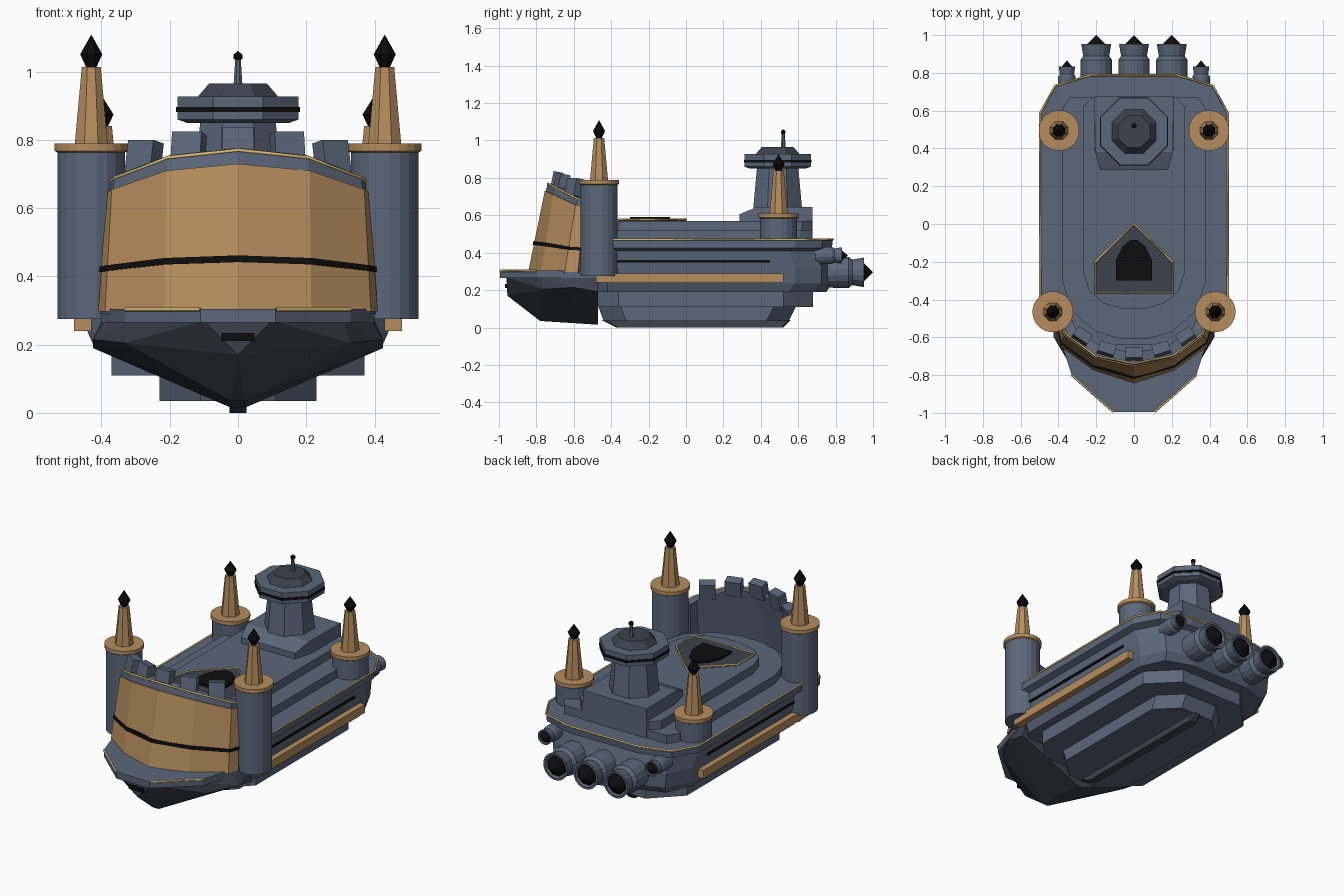
import bpy, bmesh
from math import sin, cos, pi
from mathutils import Vector, Matrix, Euler

if "Cube" in bpy.data.objects:
    bpy.data.objects.remove(bpy.data.objects["Cube"])


def mat(name, rgb):
    m = bpy.data.materials.new(name)
    m.diffuse_color = (*rgb, 1)
    m.use_nodes = True
    m.node_tree.nodes["Principled BSDF"].inputs["Base Color"].default_value = m.diffuse_color
    return m


GREY = mat("blue_grey", (0.105, 0.135, 0.195))
DARK = mat("dark_grey", (0.045, 0.055, 0.075))
TAN = mat("tan", (0.47, 0.27, 0.11))
GOLD = mat("gold", (0.68, 0.50, 0.17))
BLACK = mat("black", (0.004, 0.004, 0.004))


def finish(name, bm, m):
    bmesh.ops.remove_doubles(bm, verts=bm.verts, dist=0.0002)
    bmesh.ops.recalc_face_normals(bm, faces=bm.faces)
    me = bpy.data.meshes.new(name)
    bm.to_mesh(me)
    bm.free()
    me.materials.append(m)
    ob = bpy.data.objects.new(name, me)
    bpy.context.collection.objects.link(ob)
    return ob


def loft(name, rings, m):
    """Skin closed rings with equal point counts and cap both ends."""
    bm = bmesh.new()
    vs = [[bm.verts.new(p) for p in r] for r in rings]
    n = len(vs[0])
    for a, b in zip(vs, vs[1:]):
        for i in range(n):
            bm.faces.new((a[i], a[(i + 1) % n], b[(i + 1) % n], b[i]))
    bm.faces.new(vs[0])
    bm.faces.new(vs[-1])
    return finish(name, bm, m)


def lathe(name, profile, n, loc, m, axis='Z'):
    """Turn (radius, height) pairs about an axis through loc."""
    x, y, z = loc
    rings = []
    for r, h in profile:
        r = max(r, 0.0005)
        ring = []
        for i in range(n):
            a = 2 * pi * (i + 0.5) / n
            c, s = r * cos(a), r * sin(a)
            ring.append((x + c, y + s, z + h) if axis == 'Z' else (x + c, y + h, z + s))
        rings.append(ring)
    return loft(name, rings, m)


def box(name, loc, size, m, rot=(0, 0, 0)):
    bm = bmesh.new()
    bmesh.ops.create_cube(bm, size=1, matrix=Matrix.LocRotScale(Vector(loc), Euler(rot), Vector(size)))
    return finish(name, bm, m)


def hull(name, half, m):
    """Convex solid from points given for the +x side."""
    bm = bmesh.new()
    for x, y, z in half:
        for s in ((1, -1) if x else (1,)):
            bm.verts.new((s * x, y, z))
    bmesh.ops.convex_hull(bm, input=bm.verts)
    return finish(name, bm, m)


def both(half):
    """Close a +x outline by mirroring it."""
    return half + [(-p[0], *p[1:]) for p in reversed(half)]


def slab(name, levels, m):
    """Stack of mirrored plan outlines [(z, half_outline)]."""
    return loft(name, [[(x, y, z) for x, y in both(h)] for z, h in levels], m)


def trim(name, pts, m, cyclic=False, r=0.006):
    cu = bpy.data.curves.new(name, 'CURVE')
    cu.dimensions = '3D'
    cu.bevel_depth, cu.bevel_resolution = r, 0
    sp = cu.splines.new('POLY')
    sp.points.add(len(pts) - 1)
    for q, p in zip(sp.points, pts):
        q.co = (*p, 1)
    sp.use_cyclic_u = cyclic
    cu.materials.append(m)
    ob = bpy.data.objects.new(name, cu)
    bpy.context.collection.objects.link(ob)


# Main hull: stepped side profile
def plan(w, yr, yf=-0.64):
    return [(w * 0.47, yr), (w * 0.84, yr - 0.055), (w, yr - 0.2),
            (w, -0.42), (w * 0.72, -0.56), (w * 0.4, yf)]


slab("main_hull", [(0.19, plan(0.42, 0.75)), (0.235, plan(0.44, 0.78)), (0.32, plan(0.45, 0.78)),
                   (0.41, plan(0.46, 0.75)), (0.425, plan(0.495, 0.78)), (0.47, plan(0.495, 0.785))], GREY)
deck = plan(0.497, 0.787)[:3] + [(0.497, -0.39)]
trim("deck_trim", [(x, y, 0.47) for x, y in reversed([(-a, b) for a, b in deck][::-1])][::-1]
     + [(x, y, 0.47) for x, y in deck], GOLD)


# Underside plates and keel
def plate(w, yr, yf, c):
    return [(w - c, yr), (w, yr - c), (w, yf + c), (w - c, yf)]


slab("lower_plate", [(0.11, plate(0.37, 0.68, -0.52, 0.16)), (0.2, plate(0.37, 0.68, -0.52, 0.16))], GREY)
slab("bottom_plate", [(0.035, plate(0.23, 0.55, -0.44, 0.12)), (0.115, plate(0.23, 0.59, -0.47, 0.12))], GREY)
slab("keel", [(0, plate(0.025, 0.52, -0.37, 0.01)), (0.04, plate(0.025, 0.56, -0.45, 0.01))], DARK)

# Upper decks with rounded fronts
slab("upper_deck", [(z, [(0.34, 0.67), (0.38, 0.61), (0.38, -0.3), (0.33, -0.46), (0.2, -0.57), (0.07, -0.61)])
                    for z in (0.46, 0.52)], GREY)
slab("top_deck", [(z, [(0.22, 0.67), (0.27, 0.62), (0.27, -0.25), (0.24, -0.35), (0.16, -0.42), (0.05, -0.45)])
                  for z in (0.51, 0.57)], GREY)

# Hatch on the top deck
pent = [(0, 0), (0.205, -0.2), (0.205, -0.363), (-0.205, -0.363), (-0.205, -0.2)]
loft("hatch_panel", [[(x, y, z) for x, y in pent] for z in (0.56, 0.578)], DARK)
trim("hatch_trim", [(x, y, 0.578) for x, y in pent], GOLD, True)
arch = [(0.095, -0.3), (0.095, -0.19), (0.06, -0.12), (0.02, -0.085)]
slab("hatch_opening", [(0.57, arch), (0.59, arch)], BLACK)

# Prow body, plate, trim and slot
hull("prow", [(0.10, -0.96, 0.27), (0.31, -0.78, 0.27), (0.39, -0.6, 0.27), (0.4, -0.47, 0.27),
              (0.33, -0.76, 0.205), (0.425, -0.6, 0.215), (0.425, -0.47, 0.19),
              (0, -0.955, 0.17), (0.02, -0.78, 0.035), (0.02, -0.47, 0.015)], DARK)
tip = [(0.4, -0.45), (0.4, -0.58), (0.33, -0.8), (0.11, -0.995)]
slab("prow_plate", [(0.265, tip), (0.305, tip)], GREY)
box("prow_slot", (0, -0.957, 0.222), (0.096, 0.02, 0.024), BLACK)

# Front shield wall: leaning columns (top, bottom)
half = [((0, -0.755, 0.73), (0, -0.845, 0.29)), ((0.21, -0.71, 0.71), (0.215, -0.775, 0.29)),
        ((0.37, -0.59, 0.655), (0.39, -0.65, 0.29)), ((0.385, -0.54, 0.645), (0.41, -0.58, 0.29))]
cols = [tuple(Vector((-x, y, z)) for x, y, z in c) for c in reversed(half[1:])]
cols += [tuple(Vector(p) for p in c) for c in half]


def wall_point(c, t, off):
    p = c[1].lerp(c[0], t)
    d = Vector((0, -0.35, p.z)) - p
    return p + d.normalized() * off


def wall(name, t0, t1, o0, o1, m):
    loft(name, [[wall_point(c, t0, o0), wall_point(c, t1, o0), wall_point(c, t1, o1), wall_point(c, t0, o1)]
                for c in cols], m)


wall("shield_wall", 0, 1.09, 0.006, 0.065, GREY)
wall("shield_panel", 0.02, 1, 0, 0.03, TAN)
wall("shield_band", 0.345, 0.39, -0.006, 0.02, BLACK)
trim("shield_trim", [wall_point(c, 1.09, 0.008) for c in cols], GOLD)
for x, y, z, a in [(0, -0.69, 0.785, 0), (0.145, -0.665, 0.772, 0.3), (0.275, -0.595, 0.748, 0.6)]:
    for s in ((1, -1) if x else (1,)):
        box("battlement", (s * x, y, z), (0.09, 0.055, 0.095), GREY, (-0.2, 0, s * a))


# Corner turrets with spires
def turret(x, y, z0, z1, spire, tipz):
    lathe("turret_body", [(0.1, z0), (0.1, z1 - 0.02)], 20, (x, y, 0), GREY)
    lathe("turret_collar", [(0.1, z1 - 0.027), (0.108, z1 - 0.022), (0.108, z1)], 24, (x, y, 0), TAN)
    lathe("spire", [(0.053, z1 - 0.01), (0.03, spire)], 8, (x, y, 0), TAN)
    mid = spire + 0.4 * (tipz - spire)
    lathe("spire_finial", [(0.014, spire - 0.005), (0.035, mid), (0, tipz)], 8, (x, y, 0), BLACK)


# Mirrored parts
for s in (-1, 1):
    turret(s * 0.43, -0.465, 0.275, 0.79, 1.013, 1.108)
    turret(s * 0.397, 0.495, 0.46, 0.61, 0.84, 0.925)
    box("side_rail", (s * 0.455, 0.02, 0.265), (0.05, 1.0, 0.05), TAN)
    box("side_stripe", (s * 0.452, 0.04, 0.354), (0.02, 0.82, 0.012), BLACK)
    trim("prow_trim", [(s * 0.33, -0.8, 0.303), (s * 0.11, -0.994, 0.303)], GOLD)

# Command tower
hull("command_plinth", [(0.18, 0.285, 0.56), (0.18, 0.285, 0.605), (0.21, 0.4, 0.56), (0.205, 0.38, 0.645),
                        (0.21, 0.675, 0.47), (0.21, 0.675, 0.645)], GREY)
k, at = 1 / cos(pi / 8), (0, 0.49, 0)
lathe("command_tower", [(0.13 * k, 0.64), (0.11 * k, 0.86)], 8, at, GREY)
lathe("command_cap", [(0.15 * k, 0.85), (0.178 * k, 0.86), (0.178 * k, 0.927)], 8, at, GREY)
lathe("command_band", [(0.181 * k, 0.882), (0.181 * k, 0.897)], 8, at, BLACK)
lathe("command_roof", [(0.12 * k, 0.92), (0.115 * k, 0.93), (0.085 * k, 0.965)], 8, at, DARK)
lathe("mast", [(0.014, 0.96), (0.009, 1.035)], 8, (0, 0.52, 0), GREY)
lathe("mast_ball", [(0, 1.03), (0.014, 1.038), (0.014, 1.05), (0, 1.06)], 8, (0, 0.52, 0), BLACK)


# Engines: flared cups with black cores
def engine(x, y, z, r, length):
    prof = [(0.95, -0.3), (1, 0.1), (1, 0.5), (0.82, 0.62), (0.95, 1), (0.8, 1), (0.65, 0.7), (0, 0.7)]
    lathe("engine_nozzle", [(a * r, b * length) for a, b in prof], 16, (x, y, z), GREY, 'Y')
    core = [(0.68, 0.72), (0.7, 0.95), (0, 1.28)]
    lathe("engine_core", [(a * r, b * length) for a, b in core], 8, (x, y, z), BLACK, 'Y')


for x in (-0.2, 0, 0.2):
    engine(x, 0.785, 0.295, 0.085, 0.168)
for x in (-0.355, 0.355):
    engine(x, 0.725, 0.385, 0.047, 0.11)
